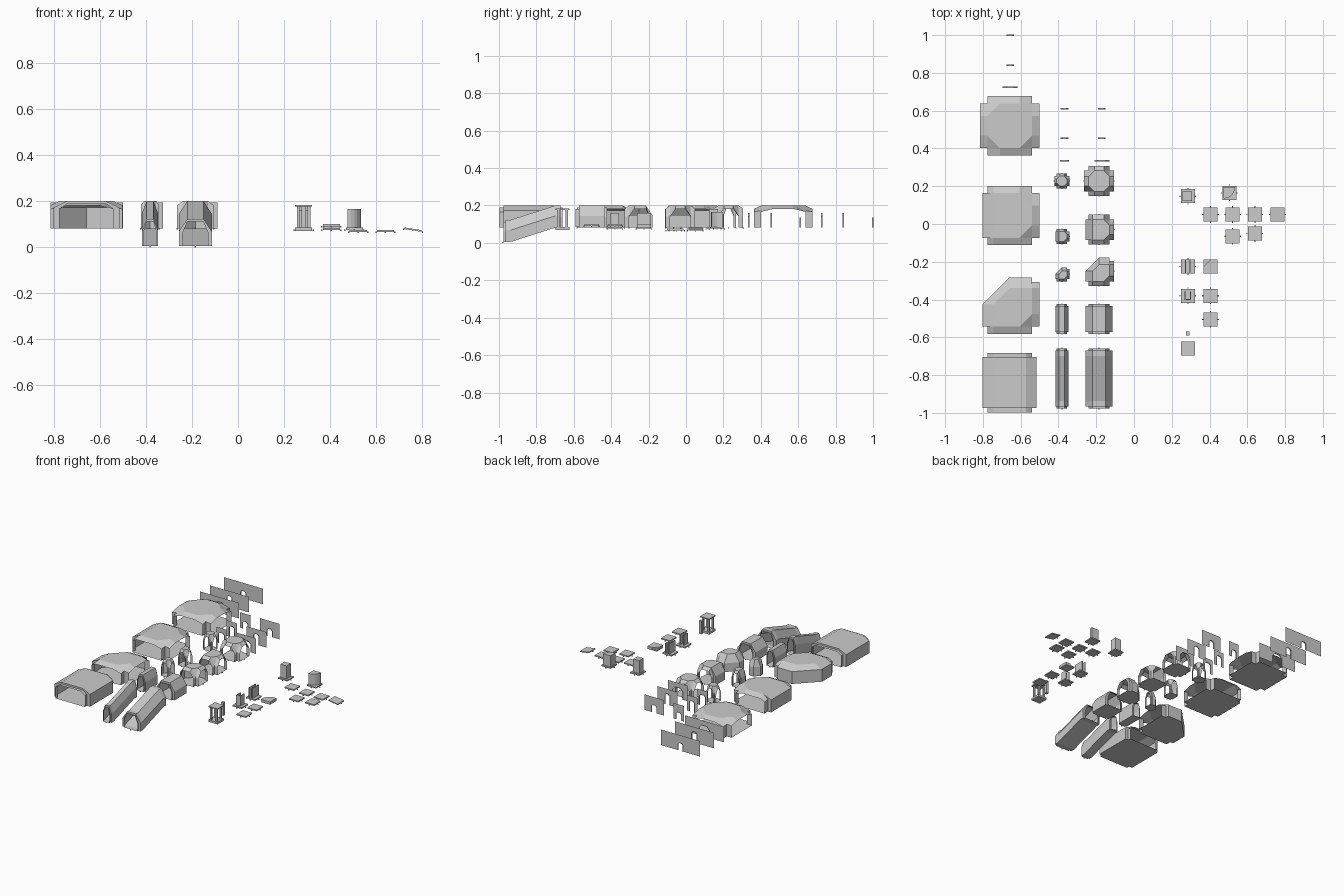
import bpy, bmesh, math
from mathutils import Vector

if "Cube" in bpy.data.objects:
    bpy.data.objects.remove(bpy.data.objects["Cube"])

Z0, TOP = 0.082, 0.2


class Shell:
    """Collects faces, merging shared and duplicate points."""
    def __init__(self, name):
        self.name, self.bm, self.verts = name, bmesh.new(), {}

    def face(self, *pts):
        vs = []
        for p in pts:
            key = tuple(round(c, 4) for c in p)
            if key not in self.verts:
                self.verts[key] = self.bm.verts.new(key)
            if self.verts[key] not in vs:
                vs.append(self.verts[key])
        if len(vs) > 2 and not self.bm.faces.get(vs):
            self.bm.faces.new(vs)

    def done(self, loc=(0, 0, 0)):
        bmesh.ops.recalc_face_normals(self.bm, faces=self.bm.faces)
        me = bpy.data.meshes.new(self.name)
        self.bm.to_mesh(me)
        self.bm.free()
        ob = bpy.data.objects.new(self.name, me)
        ob.location = loc
        bpy.context.collection.objects.link(ob)
        return ob


def prism(name, pts, x, y, z0, z1):
    s = Shell(name)
    lo = [(px, py, z0) for px, py in pts]
    hi = [(px, py, z1) for px, py in pts]
    s.face(*lo)
    s.face(*hi)
    for i in range(len(pts)):
        j = (i + 1) % len(pts)
        s.face(lo[i], lo[j], hi[j], hi[i])
    return s.done((x, y, 0))


def box(name, x, y, hx, hy, z0, z1):
    return prism(name, [(-hx, -hy), (hx, -hy), (hx, hy), (-hx, hy)], x, y, z0, z1)


def peg(x, y, z):
    box("connector_peg", x, y, 0.003, 0.003, z - 0.005, z + 0.001)


# Vaulted junction: sides run +x, +y, -x, -y; open sides get a short collar
def junction(name, x, y, is_open, w, c, L, e, k, kc):
    s = Shell(name)
    N = [Vector((1, 0, 0)), Vector((0, 1, 0)), Vector((-1, 0, 0)), Vector((0, -1, 0))]
    up = Vector((0, 0, 1))
    ext = [w if o else c for o in is_open]
    top = [w if o else k for o in is_open]
    a, b, A, B = [], [], [], []
    for i in range(4):
        j = (i + 1) % 4
        n = is_open[i] + is_open[j]
        ch, ck = {2: (0, kc), 1: (0, 0), 0: (c, k)}[n]
        a.append(N[i] * ext[i] + N[j] * (ext[j] - ch) + up * e)
        b.append(N[i] * (ext[i] - ch) + N[j] * ext[j] + up * e)
        A.append(N[i] * top[i] + N[j] * (top[j] - ck) + up * TOP)
        B.append(N[i] * (top[i] - ck) + N[j] * top[j] + up * TOP)
    low = lambda p: Vector((p.x, p.y, Z0))
    wall = lambda p, q: s.face(low(p), low(q), q, p)
    ring, roof = [], []
    for i in range(4):
        n, t = N[i], N[(i + 1) % 4]
        p, q, P, Q = b[i - 1], a[i], B[i - 1], A[i]
        ring += [low(q), low(b[i])]
        roof += [Q, B[i]]
        s.face(q, b[i], B[i], Q)
        if (q - b[i]).length > 0.001:
            wall(q, b[i])
        if not is_open[i]:
            wall(p, q)
            s.face(p, q, Q, P)
            continue
        q0, q1 = n * w - t * w + up * e, n * w + t * w + up * e
        for corner, jamb, peak in ((p, q0, P), (q, q1, Q)):
            if (corner - jamb).length > 0.001:
                wall(corner, jamb)
                s.face(corner, jamb, peak)
        out = n * (L - w)
        inner = [low(q0), q0, P, Q, q1, low(q1)]
        drop = [0, .006, .018, .018, .006, 0]
        outer = [v + out - up * d for v, d in zip(inner, drop)]
        for m in range(6):
            r = (m + 1) % 6
            s.face(inner[m], inner[r], outer[r], outer[m])
        if L < 0.1:
            peg(x + n.x * L, y + n.y * L, Z0)
    s.face(*ring)
    s.face(*roof)
    s.done((x, y, 0))


# Straight or ramped passage: one vault section lofted along y
def passage(name, x, y, stations, w, c, e, k):
    s = Shell(name)
    rings = []
    for yy, dz, full in stations:
        h, d = (c, 0) if full else (w, 0.006)
        kk = min(k, h * 0.75)
        sec = [(-h, Z0), (-h, e - d), (-kk, TOP - 2 * d), (kk, TOP - 2 * d), (h, e - d), (h, Z0)]
        rings.append([(px, yy, pz + dz) for px, pz in sec])
    for r0, r1 in zip(rings, rings[1:]):
        for i in range(6):
            j = (i + 1) % 6
            s.face(r0[i], r0[j], r1[j], r1[i])
    s.done((x, y, 0))


# Wall panel with a cut doorway and thin jamb
def door_wall(name, x, y, W, d, t):
    s = Shell(name)
    hole = [(-d, Z0), (-d, t - d * .5), (-d * .5, t), (d * .5, t), (d, t - d * .5), (d, Z0)]
    pts = [(-W, Z0)] + hole + [(W, Z0), (W, TOP - .005), (-W, TOP - .005)]
    s.face(*[(px, 0, pz) for px, pz in pts])
    for (x0, za), (x1, zb) in zip(hole, hole[1:]):
        s.face((x0, -.004, za), (x1, -.004, zb), (x1, .004, zb), (x0, .004, za))
    s.done((x, y, 0))


# size: x, wall x, (w, c, L, e, k, kc), panel half width, y of corner / tee / cross, doors
SIZES = {
    "large": (-.658, -.656, (.118, .143, .157, .172, .085, .066), .157, (-.425, .045, .52),
              ((.725, .04, .16), (.84, .02, .16), (.999, .02, .137))),
    "medium": (-.185, -.17, (.055, .072, .079, .145, .035, .03), .08, (-.25, -.03, .227),
               ((.335, .04, .16), (.455, .02, .16), (.61, .02, .137))),
    "narrow": (-.382, -.368, (.027, .034, .04, .15, .015, .016), .042, (-.265, -.066, .227),
               ((.335, .025, .16), (.455, .02, .16), (.61, .02, .137))),
}
for size, (x, wx, dims, W, ys, doors) in SIZES.items():
    w, c, L, e, k, kc = dims
    for kind, y, sides in (("corner", ys[0], (1, 0, 0, 1)), ("tee", ys[1], (1, 1, 0, 1)),
                           ("cross", ys[2], (1, 1, 1, 1))):
        junction(f"{size}_{kind}", x, y, sides, *dims)
    for y, d, t in doors:
        door_wall(f"{size}_door_wall", wx, y, W, d, t)
    # straight section
    Ls = .158 if size == "large" else .08
    m = .135 if size == "large" else .07
    passage(f"{size}_straight", x, -.84 if size == "large" else -.503,
            [(-Ls, 0, 0), (-m, 0, 0), (-m, 0, 1), (m, 0, 1), (m, 0, 0), (Ls, 0, 0)], w, c, e, k)
    # descending ramp
    if size != "large":
        passage(f"{size}_ramp", x, -.818,
                [(-.158, -.077, 0), (-.148, -.077, 0), (-.148, -.077, 1), (-.12, -.077, 1),
                 (.12, 0, 1), (.148, 0, 1), (.148, 0, 0), (.158, 0, 0)], w, c, e, k)
        for yy, z in ((-.16, .005), (.16, Z0)):
            peg(x, -.818 + yy, z)
        for yy in (-.08, .08):
            peg(x, -.503 + yy, Z0)

# Small floor tiles with connector pegs
H = .037
TILES = [(.285, -.38, .085), (.285, -.225, .085), (.285, .147, .085), (.505, .165, .085),
         (.405, -.38, .1), (.405, -.505, .1), (.405, .05, .085), (.522, .05, .076),
         (.64, .05, .076), (.522, -.065, .076), (.64, -.05, .076)]
for x, y, z in TILES:
    box("floor_tile", x, y, H, H, z - .009, z)
    for dx, dy in ((1, 0), (-1, 0), (0, 1), (0, -1)):
        peg(x + dx * .041, y + dy * .041, z - .009)
prism("chamfered_floor_tile", [(-H, -H), (H, -H), (H, H), (0, H), (-H, 0)], .405, -.225, .088, .1)
box("corner_floor", .405, -.225, H, H, .08, .088)

# Sloped floor tile at the far right
ramp = box("sloped_floor_tile", .76, .05, H, H, .067, .074)
for v in ramp.data.vertices:
    v.co.z += .006 - v.co.x * .16
for dx, z in ((-.041, .08), (.041, .068)):
    peg(.76 + dx, .05, z)

# Pedestal frame: two slabs and four columns
box("frame_base", .285, -.66, H, H, .07, .085)
box("frame_top", .285, -.66, H, H, .177, .184)
for sx in (-1, 1):
    for sy in (-1, 1):
        box("frame_column", .285 + sx * .023, -.66 + sy * .023, .006, .006, .085, .177)
box("single_column", .285, -.58, .01, .01, .085, .18)

# Upright shafts on tiles
for sx in (-1, 1):
    box("alcove_side", .285 + sx * .014, -.38, .003, .022, .085, .16)
    box("passage_side", .285 + sx * .012, -.225, .003, H, .085, .16)
box("alcove_back", .285, -.4, .017, .003, .085, .16)
box("tall_shaft", .282, .147, .025, .024, .085, .18)
arc = [(-.03 + .06 * math.cos(t * math.pi / 12), .03 - .06 * math.sin(t * math.pi / 12)) for t in range(7)]
prism("quarter_round_shaft", [(-.03, .03)] + arc, .505, .165, .085, .166)
